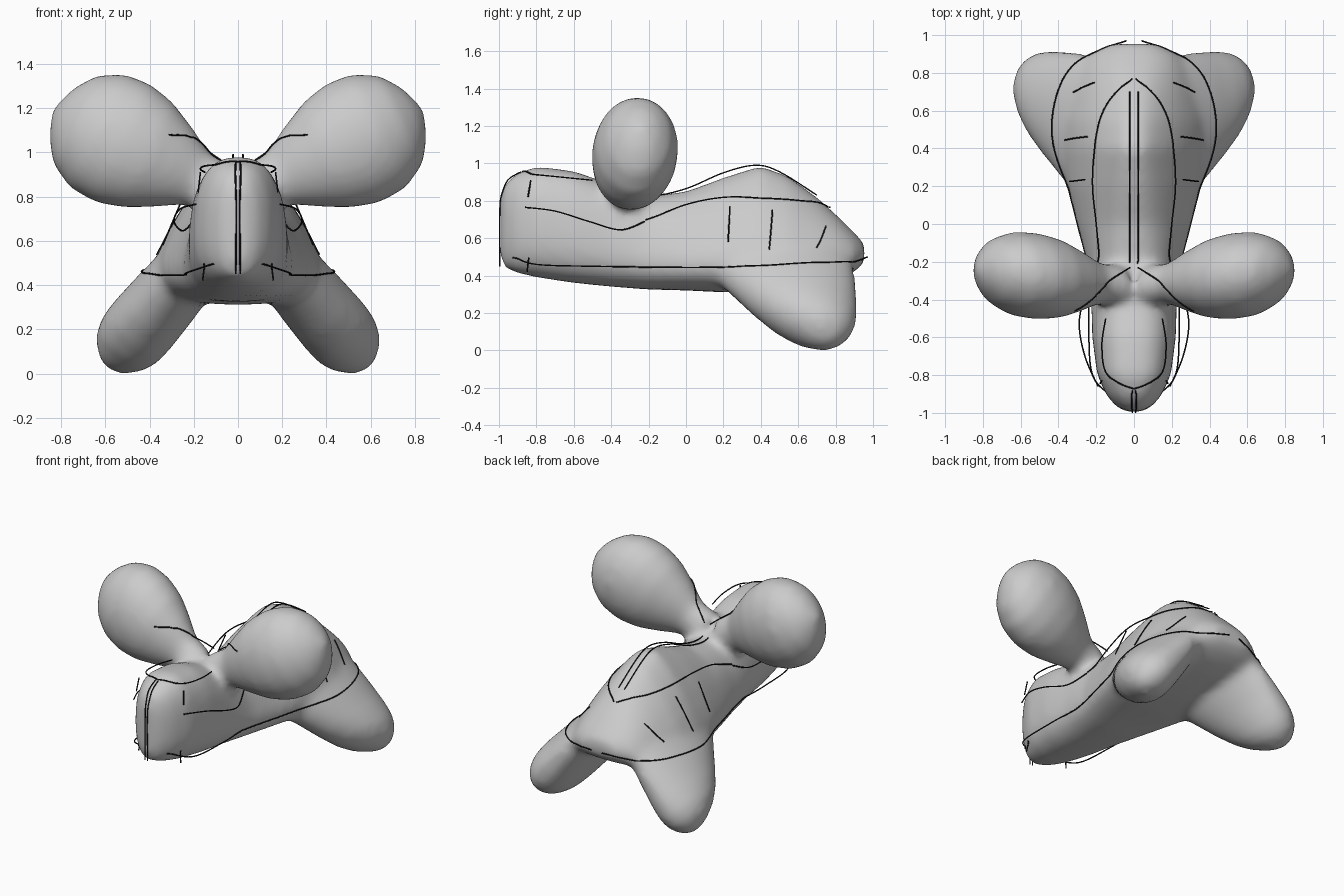
import bpy, bmesh, math
from mathutils import Vector
from mathutils.bvhtree import BVHTree
from mathutils.geometry import interpolate_bezier

if "Cube" in bpy.data.objects:
    bpy.data.objects.remove(bpy.data.objects["Cube"])

BLACK = bpy.data.materials.new("stroke_black")
BLACK.diffuse_color = (0.01, 0.01, 0.01, 1)
BLACK.use_nodes = True
BLACK.node_tree.nodes["Principled BSDF"].inputs["Base Color"].default_value = BLACK.diffuse_color
N = 32


def ring(c, u, v, ru_low, ru_high, rv, power=2.0):
    """Rounded section around c; its width tapers from low to high along v."""
    pts = []
    for i in range(N):
        a = 2 * math.pi * i / N
        p = math.copysign(abs(math.cos(a)) ** (2 / power), math.cos(a))
        q = math.copysign(abs(math.sin(a)) ** (2 / power), math.sin(a))
        w = ru_low + (ru_high - ru_low) * (q + 1) / 2
        pts.append(c + u * p * w + v * q * rv)
    return pts


def loft(bm, rings):
    rows = [[bm.verts.new(p) for p in r] for r in rings]
    faces = [bm.faces.new(rows[0]), bm.faces.new(rows[-1][::-1])]
    for a, b in zip(rows, rows[1:]):
        for i in range(N):
            j = (i + 1) % N
            faces.append(bm.faces.new((a[j], a[i], b[i], b[j])))
    bmesh.ops.recalc_face_normals(bm, faces=faces)


def limb(bm, start, end, sections, side):
    """Flattened limb: sections are (t, y radius, radius across in xz)."""
    a, b = Vector(start), Vector(end)
    a.x *= side
    b.x *= side
    d = b - a
    v = Vector((-d.z, 0, d.x)).normalized()
    loft(bm, [ring(a.lerp(b, t), Vector((0, 1, 0)), v, ry, ry, rv) for t, ry, rv in sections])


bm = bmesh.new()

# trunk: y, lower half width, upper half width, bottom z, top z
trunk = [(-.995, .04, .03, .50, .82), (-.97, .09, .09, .44, .89), (-.91, .15, .14, .415, .945),
         (-.8, .205, .185, .39, .985), (-.6, .24, .2, .36, .96), (-.4, .255, .19, .34, .89),
         (-.2, .30, .17, .325, .825), (0, .38, .16, .32, .85), (.2, .455, .15, .31, .925),
         (.4, .49, .13, .315, .99), (.55, .49, .13, .33, .93), (.7, .44, .14, .35, .82),
         (.82, .37, .16, .38, .71), (.9, .29, .15, .42, .63), (.955, .14, .1, .47, .57)]
loft(bm, [ring(Vector((0, y, (zb + zt) / 2)), Vector((1, 0, 0)), Vector((0, 0, 1)),
               wl, wh, (zt - zb) / 2, 2.6) for y, wl, wh, zb, zt in trunk])

# upper lobes and rear legs
lobe = [(0, .11, .12), (.16, .105, .13), (.3, .16, .2), (.45, .21, .265), (.6, .23, .297),
        (.75, .222, .287), (.88, .175, .225), (.96, .105, .13), (1.01, .02, .02)]
leg = [(0, .43, .14), (.2, .4, .15), (.4, .355, .16), (.65, .29, .167), (.8, .24, .163),
       (.92, .18, .135), (1.02, .09, .075), (1.06, .02, .02)]
for s in (1, -1):
    limb(bm, (.06, -.33, .82), (.83, -.24, 1.19), lobe, s)
    limb(bm, (.16, .44, .54), (.572, .73, .055), leg, s)

me = bpy.data.meshes.new("body")
bm.to_mesh(me)
bm.free()
body = bpy.data.objects.new("body", me)
bpy.context.collection.objects.link(body)
# fuse everything into one soft skin
rm = body.modifiers.new("fuse", 'REMESH')
rm.mode = 'VOXEL'
rm.voxel_size = .022
rm.use_smooth_shade = True
sm = body.modifiers.new("soften", 'SMOOTH')
sm.factor = .5
sm.iterations = 18
skin = BVHTree.FromObject(body, bpy.context.evaluated_depsgraph_get())


def on_skin(p):
    """Lift points that lie under the skin."""
    loc, nor, _, dist = skin.find_nearest(p)
    return loc + nor * .003 if (p - loc).dot(nor) < .003 else p


def smooth_path(pts):
    p = [Vector(q) for q in pts]
    out = []
    for i in range(len(p) - 1):
        t0 = (p[i + 1] - p[max(i - 1, 0)]) / 6
        t1 = (p[min(i + 2, len(p) - 1)] - p[i]) / 6
        out += interpolate_bezier(p[i], p[i] + t0, p[i + 1] - t1, p[i + 1], 8)[:-1]
    return out + [p[-1]]


def stroke(name, pts, r=.004):
    cu = bpy.data.curves.new(name, 'CURVE')
    cu.dimensions = '3D'
    cu.bevel_depth = r
    cu.bevel_resolution = 1
    cu.materials.append(BLACK)
    for s in (1, -1):
        path = [on_skin(Vector((q.x * s, q.y, q.z))) for q in smooth_path(pts)]
        sp = cu.splines.new('POLY')
        sp.points.add(len(path) - 1)
        for bp, q in zip(sp.points, path):
            bp.co = (*q, 1)
    bpy.context.collection.objects.link(bpy.data.objects.new(name, cu))


# drawn contour strokes on the surface
stroke("spine_stroke", [(.022, -.22, .81), (.022, 0, .865), (.022, .2, .95), (.022, .37, .99),
                        (.022, .5, .955), (.022, .7, .83)])
stroke("ridge_stroke", [(.18, -.22, .69), (.2, 0, .78), (.22, .22, .82), (.2, .45, .81),
                        (.14, .62, .79), (.01, .77, .765)])
stroke("cheek_stroke", [(.19, -.86, .765), (.26, -.7, .745), (.29, -.52, .69), (.25, -.35, .645), (.2, -.22, .69)])
stroke("hem_stroke", [(.1, -.92, .5), (.22, -.8, .46), (.24, -.5, .45), (.24, -.2, .447), (.34, .18, .445),
                      (.42, .47, .445), (.36, .75, .45), (.22, .9, .475), (.04, .97, .5)])
stroke("brow_stroke", [(.15, -.5, .91), (.17, -.65, .925), (.14, -.8, .94), (0, -.87, .95)])
stroke("face_stroke", [(.01, -.88, .955), (.012, -.96, .9), (.008, -.995, .75), (.01, -.995, .45)])
stroke("lobe_stroke", [(.02, -.23, .92), (.1, -.28, .98), (.22, -.36, 1.05), (.33, -.43, 1.07)])
ticks = [((.26, .235, .77), (.34, .225, .58)), ((.23, .46, .74), (.34, .445, .52)),
         ((.16, .72, .62), (.27, .68, .5)), ((.17, -.83, .91), (.18, -.845, .82)),
         ((.15, -.84, .5), (.16, -.85, .42))]
for i, t in enumerate(ticks):
    stroke(f"tick_stroke_{i}", t)
